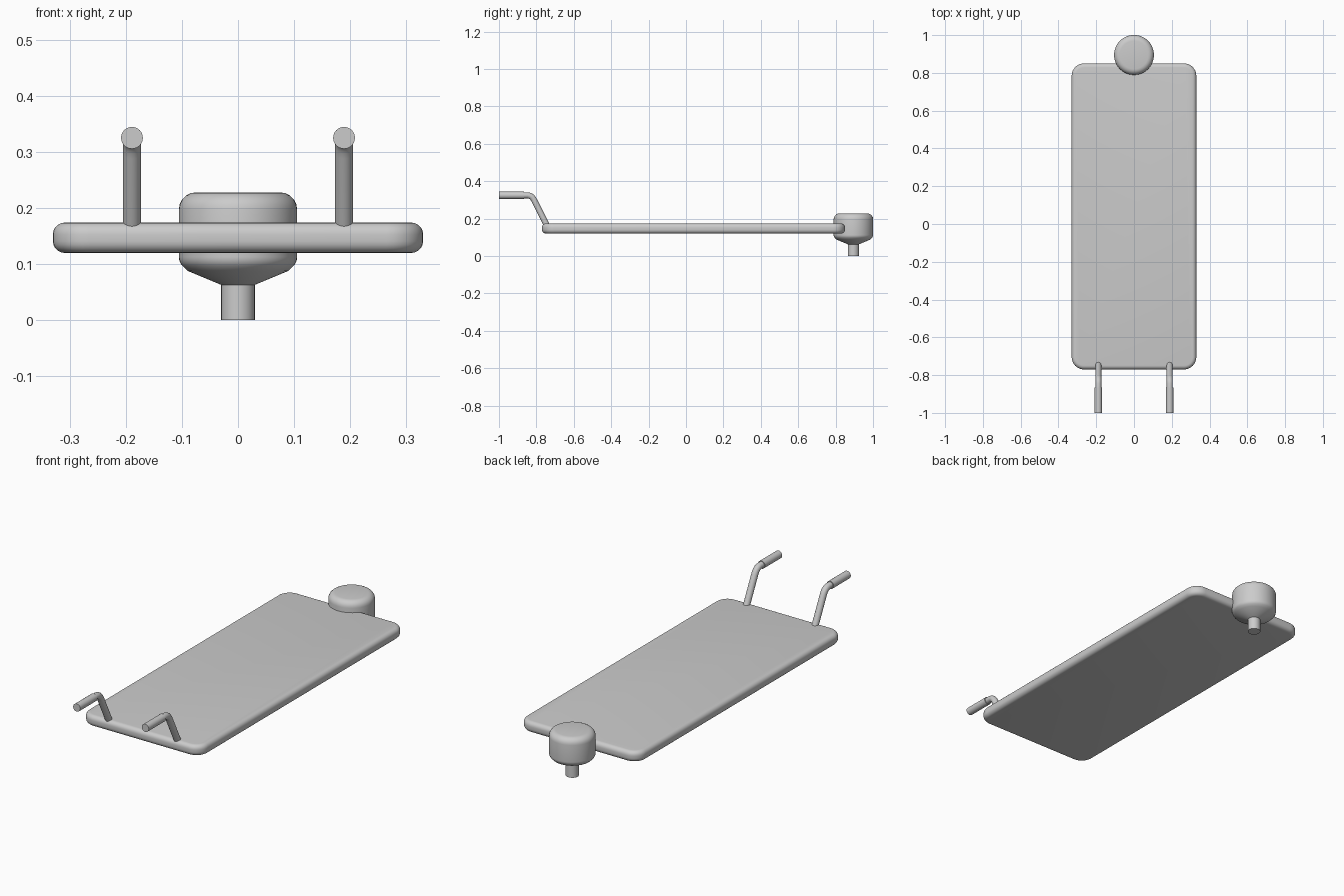
import bpy, bmesh, math
from mathutils import Vector

if "Cube" in bpy.data.objects:
    bpy.data.objects.remove(bpy.data.objects["Cube"])


def finish(name, bm, angle=35):
    bmesh.ops.recalc_face_normals(bm, faces=bm.faces)
    me = bpy.data.meshes.new(name)
    bm.to_mesh(me)
    bm.free()
    ob = bpy.data.objects.new(name, me)
    bpy.context.collection.objects.link(ob)
    bpy.ops.object.select_all(action='DESELECT')
    ob.select_set(True)
    bpy.context.view_layer.objects.active = ob
    bpy.ops.object.shade_smooth_by_angle(angle=math.radians(angle))
    return ob


def bridge(bm, rings):
    """Skin a list of vertex rings and cap both ends."""
    for a, b in zip(rings, rings[1:]):
        n = len(a)
        for i in range(n):
            bm.faces.new((a[i], a[(i + 1) % n], b[(i + 1) % n], b[i]))
    bm.faces.new(rings[0])
    bm.faces.new(rings[-1])


def arc(cx, cz, r, a0, a1, steps=5):
    """Rounded corner points for a profile, angles in degrees."""
    angles = [math.radians(a0 + (a1 - a0) * i / steps) for i in range(steps + 1)]
    return [(cx + r * math.cos(a), cz + r * math.sin(a)) for a in angles]


def lathe(name, profile, x, y, n=48):
    bm = bmesh.new()
    rings = [[bm.verts.new((x + r * math.cos(2 * math.pi * i / n),
                            y + r * math.sin(2 * math.pi * i / n), z))
              for i in range(n)] for r, z in profile]
    bridge(bm, rings)
    return finish(name, bm)


def tube(name, path, radius, x, n=24):
    """Tube along a (y, z) path in the plane at x."""
    bm = bmesh.new()
    pts = [Vector((x, y, z)) for y, z in path]
    side = Vector((1, 0, 0))
    rings = []
    for i, p in enumerate(pts):
        t = Vector()
        if i > 0:
            t += (p - pts[i - 1]).normalized()
        if i < len(pts) - 1:
            t += (pts[i + 1] - p).normalized()
        up = side.cross(t.normalized())
        rings.append([bm.verts.new(p + radius * (side * math.cos(2 * math.pi * k / n)
                                                 + up * math.sin(2 * math.pi * k / n)))
                      for k in range(n)])
    bridge(bm, rings)
    return finish(name, bm)


# Deck: rounded rectangle with rounded rim
def deck_ring(bm, inset, z):
    hx, y0, y1, r = 0.33, -0.77, 0.85, 0.065
    corners = [(hx - r, y1 - r, 0), (r - hx, y1 - r, 90),
               (r - hx, y0 + r, 180), (hx - r, y0 + r, 270)]
    return [bm.verts.new((px, py, z)) for cx, cy, a in corners
            for px, py in arc(cx, cy, r - inset, a, a + 90, 8)]


bm = bmesh.new()
z0, z1, e = 0.12, 0.174, 0.021
rim = arc(-e, z0 + e, e, -90, 0) + arc(-e, z1 - e, e, 0, 90)
bridge(bm, [deck_ring(bm, -off, z) for off, z in rim])
finish("deck", bm)

# Drum at the back: stem, flared cone and rounded cap in one profile
profile = [(0.03, 0.0), (0.03, 0.063), (0.09, 0.088)]
profile += arc(0.082, 0.113, 0.0235, -50, 0)[1:]
profile += arc(0.0745, 0.197, 0.031, 0, 90)
lathe("drum", profile, 0, 0.895)

# Handles: bent rods with thicker grips
bend = [(-0.745, 0.165), (-0.81, 0.295), (-0.816, 0.306), (-0.824, 0.316),
        (-0.834, 0.322), (-0.846, 0.325), (-0.90, 0.325)]
for label, x in (("left", -0.189), ("right", 0.189)):
    tube(label + "_handle_rod", bend, 0.016, x)
    tube(label + "_handle_grip", [(-0.865, 0.325), (-1.0, 0.325)], 0.0195, x)
